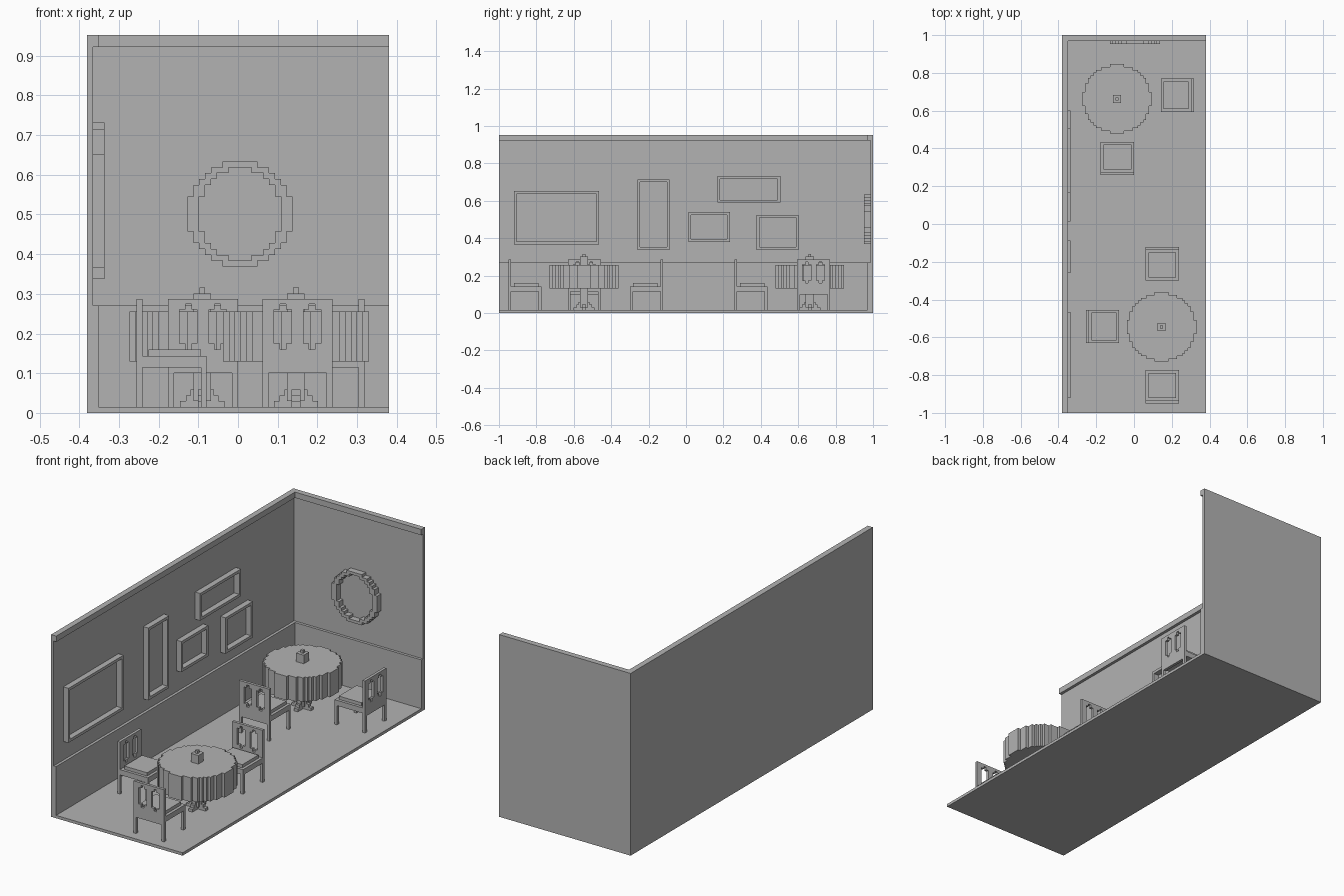
import bpy, bmesh, math
from mathutils import Matrix, Vector

if "Cube" in bpy.data.objects:
    bpy.data.objects.remove(bpy.data.objects["Cube"])

V = 0.0147          # block unit
FLOOR = 0.015

grey = bpy.data.materials.new("plain_grey")
grey.use_nodes = True
colour = (0.45, 0.45, 0.45, 1)
grey.diffuse_color = colour
grey.node_tree.nodes["Principled BSDF"].inputs["Base Color"].default_value = colour


def finish(name, bm, matrix=Matrix()):
    bmesh.ops.recalc_face_normals(bm, faces=bm.faces)
    mesh = bpy.data.meshes.new(name)
    bm.to_mesh(mesh)
    bm.free()
    mesh.materials.append(grey)
    ob = bpy.data.objects.new(name, mesh)
    ob.matrix_world = matrix
    bpy.context.collection.objects.link(ob)
    return ob


def boxes(name, spans, matrix=Matrix()):
    """One object from boxes given as (x0, x1, y0, y1, z0, z1)."""
    bm = bmesh.new()
    for x0, x1, y0, y1, z0, z1 in spans:
        size = Matrix.Diagonal((x1 - x0, y1 - y0, z1 - z0, 1))
        centre = Vector((x0 + x1, y0 + y1, z0 + z1)) / 2
        bmesh.ops.create_cube(bm, size=1, matrix=Matrix.Translation(centre) @ size)
    return finish(name, bm, matrix)


def block_disc(name, blocks, z0, z1, matrix):
    """Round prism with a stepped outline."""
    right = []
    for i in range(blocks):
        r = i + 0.5 - blocks / 2
        half = round(math.sqrt((blocks / 2 - 0.2) ** 2 - r * r) - 0.5) + 0.5
        for edge in (r - 0.5, r + 0.5):
            right.append((half * V, edge * V))
    outline = right + [(-x, y) for x, y in reversed(right)]
    bm = bmesh.new()
    face = bm.faces.new([bm.verts.new((x, y, z0)) for x, y in outline])
    new = bmesh.ops.extrude_face_region(bm, geom=[face])["geom"]
    top = [g for g in new if isinstance(g, bmesh.types.BMVert)]
    bmesh.ops.translate(bm, verts=top, vec=(0, 0, z1 - z0))
    if not face.is_valid or len(bm.faces) < len(outline) + 2:
        bm.faces.new([v for v in bm.verts if v not in top][:len(outline)])
    return finish(name, bm, matrix)


# Room shell
boxes("floor", [(-0.38, 0.38, -1, 1, 0, FLOOR)])
for part, depth, z0, z1 in (("wainscot", 0.029, FLOOR, 0.27),
                            ("wall", 0.0147, 0.27, 0.922),
                            ("crown", 0.03, 0.922, 0.952)):
    boxes("left_" + part, [(-0.38, -0.38 + depth, -1, 1 - depth, z0, z1)])
    boxes("back_" + part, [(-0.38, 0.38, 1 - depth, 1, z0, z1)])

# Picture frames on the left wall
W = 0.0147
for i, (y0, y1, z0, z1) in enumerate([(-0.92, -0.465, 0.367, 0.652),
                                      (-0.26, -0.088, 0.337, 0.715),
                                      (0.013, 0.235, 0.38, 0.54),
                                      (0.168, 0.505, 0.59, 0.732),
                                      (0.377, 0.602, 0.337, 0.525)]):
    a, b = -0.366, -0.336
    boxes(f"picture_frame_{i + 1}", [(a, b, y0, y1, z0, z0 + W),
                                     (a, b, y0, y1, z1 - W, z1),
                                     (a, b, y0, y0 + W, z0 + W, z1 - W),
                                     (a, b, y1 - W, y1, z0 + W, z1 - W)])

# Round mirror frame on the back wall
rows = []
for i in range(18):
    r = i - 8.5
    outer = round(math.sqrt(81 - r * r)) * V
    inner = round(7 * math.sqrt(max(0, 1 - (r / 8) ** 2))) * V
    z = 0.501 + r * V
    for s in (-1, 1):
        x0, x1 = sorted((s * inner, s * outer))
        rows.append((0.005 + x0, 0.005 + x1, 0.953, 0.986, z - V / 2, z + V / 2))
boxes("mirror_frame", rows)


# Tables with cloth, stepped foot and centrepiece
def table(name, x, y):
    place = Matrix.Translation((x, y, 0))
    block_disc(name + "_cloth", 25, 0.13, 0.256, place)
    spans = [(-1.5 * V, 1.5 * V, -1.5 * V, 1.5 * V, FLOOR + V, 0.13)]
    for level, reach in enumerate((3.8, 2.8, 2)):
        z = FLOOR + level * V
        h, w = reach * V, 0.75 * V
        spans += [(-h, h, -w, w, z, z + V), (-w, w, -h, h, z, z + V)]
    boxes(name + "_pedestal", spans, place)
    c, t = 0.022, V / 2
    boxes(name + "_centrepiece", [(-c, c, -c, c, 0.256, 0.301),
                                  (-t, t, -t, t, 0.301, 0.316)], place)


table("back_table", -0.09, 0.662)
table("front_table", 0.146, -0.545)


# Chairs: backrest on local -y, turned about z
def chair(name, x, y, degrees):
    place = Matrix.Translation((x, y, 0)) @ Matrix.Rotation(math.radians(degrees), 4, "Z")
    h = 6 * V
    legs = []
    for sx in (-1, 1):
        for y0 in (-h, h - V):
            x0, x1 = sorted((sx * h, sx * (h - V)))
            legs.append((x0, x1, y0, y0 + V, FLOOR, 0.115))
    boxes(name + "_legs", legs, place)
    boxes(name + "_seat", [(-h, h, -h + V, h, 0.115, 0.143)], place)
    boxes(name + "_cushion", [(-h + V, h - V, -h + 2 * V, h - V, 0.143, 0.16)], place)
    # Backrest with two slots, taller in their middle
    low, high = 0.1, 0.287
    back = []
    for i in range(12):
        x0 = -h + i * V
        col = (x0, x0 + V, -h, -h + V)
        slot = (i - 2) % 5
        if i in (2, 3, 4, 7, 8, 9):
            gap = (0.16, 0.274) if slot == 1 else (0.175, 0.26)
            back += [col + (low, gap[0]), col + (gap[1], high)]
        else:
            back.append(col + (low, high))
    boxes(name + "_backrest", back, place)


chair("chair_back_side", 0.23, 0.682, 90)
chair("chair_back_front", -0.088, 0.347, 0)
chair("chair_middle", 0.15, -0.21, 180)
chair("chair_left", -0.167, -0.543, -90)
chair("chair_front", 0.15, -0.862, 0)
